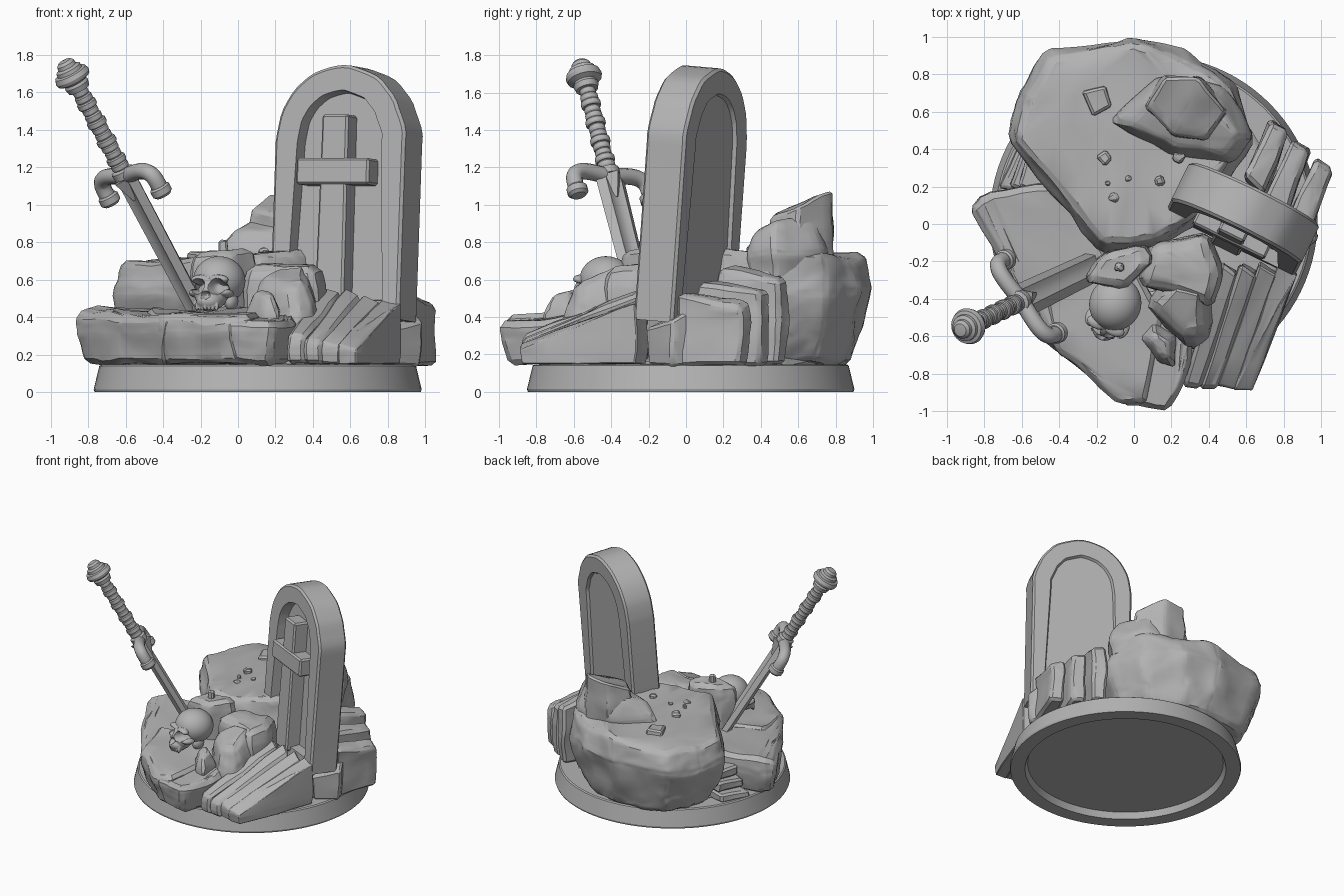
import bpy, bmesh, math, random
from mathutils import Matrix, Vector, noise

random.seed(4)
cube = bpy.data.objects.get("Cube")
if cube:
    bpy.data.objects.remove(cube)

stone = bpy.data.materials.new("grey stone")
stone.use_nodes = True
GREY = (0.45, 0.45, 0.45, 1)
stone.diffuse_color = GREY
stone.node_tree.nodes["Principled BSDF"].inputs["Base Color"].default_value = GREY


def finish(bm, name, matrix=Matrix(), angle=30):
    """Turn a bmesh into a shaded object."""
    bmesh.ops.recalc_face_normals(bm, faces=bm.faces)
    mesh = bpy.data.meshes.new(name)
    bm.to_mesh(mesh)
    bm.free()
    mesh.materials.append(stone)
    obj = bpy.data.objects.new(name, mesh)
    bpy.context.collection.objects.link(obj)
    mesh.transform(matrix)
    bpy.ops.object.select_all(action='DESELECT')
    obj.select_set(True)
    bpy.context.view_layer.objects.active = obj
    bpy.ops.object.shade_smooth_by_angle(angle=math.radians(angle))


def roughen(bm, amount, cuts):
    """Chip a surface with position based noise."""
    bmesh.ops.triangulate(bm, faces=bm.faces)
    bmesh.ops.subdivide_edges(bm, edges=bm.edges, cuts=cuts, use_grid_fill=True)
    for v in bm.verts:
        v.co += noise.noise_vector(v.co * 5) * amount + noise.noise_vector(v.co * 17) * amount * 0.25


def rock(name, outline, levels, slope=(0, 0), chamfer=0.03, rough=0.02, cuts=3):
    """Faceted boulder: outline repeated at (height, scale) levels, the last one tilted."""
    centre = sum((Vector(p) for p in outline), Vector((0, 0))) / len(outline)
    bm = bmesh.new()
    for z, scale in levels:
        top = (z, scale) == levels[-1]
        for p in outline:
            d = (Vector(p) - centre) * scale
            lift = d.dot(Vector(slope)) + random.uniform(-rough, rough) if top else 0
            bm.verts.new((*(centre + d), z + lift))
    hull = bmesh.ops.convex_hull(bm, input=bm.verts)
    spare = {v for v in hull["geom_interior"] + hull["geom_unused"] if isinstance(v, bmesh.types.BMVert)}
    bmesh.ops.delete(bm, geom=list(spare), context='VERTS')
    bmesh.ops.dissolve_limit(bm, angle_limit=0.12, verts=bm.verts, edges=bm.edges)
    bmesh.ops.bevel(bm, geom=bm.edges, offset=chamfer, segments=1, affect='EDGES', clamp_overlap=True)
    roughen(bm, rough, cuts)
    finish(bm, name)


def lathe(name, profile, matrix=Matrix(), steps=48):
    """Spin a (radius, height) profile round z."""
    bm = bmesh.new()
    verts = [bm.verts.new((r, 0, z)) for r, z in profile]
    edges = [bm.edges.new(pair) for pair in zip(verts, verts[1:])]
    bmesh.ops.spin(bm, geom=verts + edges, axis=(0, 0, 1), cent=(0, 0, 0), angle=math.tau, steps=steps)
    bmesh.ops.remove_doubles(bm, verts=bm.verts, dist=0.0005)
    finish(bm, name, matrix)


def block(bm, centre, size, taper=1):
    """Bevelled box added to a bmesh."""
    part = bmesh.ops.create_cube(bm, size=1)["verts"]
    for v in part:
        k = taper if v.co.z > 0 else 1
        v.co = Vector(centre) + Vector((v.co.x * size[0] * k, v.co.y * size[1], v.co.z * size[2]))
    edges = {e for v in part for e in v.link_edges}
    bmesh.ops.bevel(bm, geom=list(edges), offset=0.012, segments=1, affect='EDGES')


def reach(origin, ray, centre, radii):
    """Distance along a ray to the far side of an ellipsoid, or 0 if it misses."""
    p = Vector((o - c) / r for o, c, r in zip(origin, centre, radii))
    d = Vector(a / r for a, r in zip(ray, radii))
    a, b, c = d.dot(d), p.dot(d), p.dot(p) - 1
    root = b * b - a * c
    return (math.sqrt(root) - b) / a if root > 0 else 0


# Round plinth, hollow underneath
lathe("plinth", [(0, 0.05), (0.74, 0.05), (0.76, 0), (0.87, 0), (0.875, 0.015), (0.845, 0.14), (0.835, 0.147), (0, 0.147)],
      Matrix.Translation((0.105, 0.025, 0)), 96)

# Rubble bed and lower ledges
ring = [(0.1 + 0.76 * math.cos(a * math.tau / 14), 0.76 * math.sin(a * math.tau / 14)) for a in range(14)]
rock("rubble_bed", ring, [(0.13, 1), (0.2, 0.9)])
ledge = [(0.15, 0.85), (0.34, 1), (0.42, 0.97)]
rock("left_ledge", [(-0.88, 0.09), (-0.81, 0.18), (-0.4, 0.22), (-0.1, -0.2), (-0.37, -0.73), (-0.64, -0.36)], ledge, (-0.04, 0.04))
rock("front_ledge", [(-0.42, -0.67), (-0.5, -0.3), (0.0, -0.2), (0.15, -0.5), (0.06, -0.97), (-0.08, -0.96)], ledge, (0, 0.06))
rock("front_right_ledge", [(-0.07, -0.97), (-0.1, -0.4), (0.3, -0.3), (0.32, -0.72), (0.2, -1.01)],
     [(0.15, 0.82), (0.3, 0.98), (0.4, 0.98)], (0, 0.06))
for i in range(3):
    rock("left_strata", [(-0.72 + i * 0.05, 0.2), (-0.4, 0.1), (-0.35, 0.35), (-0.62 + i * 0.03, 0.42)],
         [(0.14 + i * 0.08, 1), (0.21 + i * 0.08, 0.96)], chamfer=0.015, rough=0.012)

# Big rear rock with a boulder on it
rock("rear_rock", [(-0.68, 0.45), (-0.63, 0.7), (-0.47, 0.92), (0, 1.0), (0.27, 0.93), (0.55, 0.75),
                   (0.64, 0.45), (0.4, 0.05), (0.12, -0.14), (-0.19, -0.15)],
     [(0.15, 0.78), (0.3, 0.89), (0.53, 1), (0.725, 0.91)], (0.05, -0.02), 0.05, 0.025, 5)
rock("rear_boulder", [(-0.14, 0.55), (0.12, 0.8), (0.48, 0.73), (0.65, 0.47), (0.54, 0.31), (0.2, 0.37)],
     [(0.6, 0.9), (0.74, 1), (0.91, 0.72)], (0.1, 0.25), 0.02, 0.02)
rock("boulder_crest", [(0.04, 0.62), (0.14, 0.8), (0.36, 0.8), (0.52, 0.6), (0.4, 0.42), (0.2, 0.46)],
     [(0.68, 0.88), (0.86, 0.94), (1.0, 0.88)], (0.05, 0.42), 0.015, 0.015)

# Rocks around the skull
rock("middle_outcrop", [(-0.27, -0.3), (-0.19, -0.15), (0.05, -0.1), (0.13, -0.19), (-0.04, -0.34)],
     [(0.2, 0.9), (0.65, 1), (0.76, 0.86)], (-0.05, 0.1))
rock("back_middle_rock", [(0.02, -0.32), (0.1, -0.1), (0.4, -0.05), (0.47, -0.25), (0.42, -0.45)], [(0.2, 1), (0.58, 1), (0.68, 0.85)])
rock("leaning_rock", [(0.04, -0.42), (0.18, -0.28), (0.43, -0.32), (0.42, -0.6), (0.3, -0.67), (0.15, -0.55)],
     [(0.2, 1), (0.42, 0.98), (0.6, 0.7)], (0.1, 0.4))
rock("small_front_rock", [(0.03, -0.6), (0.1, -0.52), (0.23, -0.6), (0.22, -0.77), (0.13, -0.74)],
     [(0.3, 1), (0.43, 0.95), (0.53, 0.5)], (0, 0.2), 0.015, 0.012)

# Slanted slabs beside the gravestone
for i in range(4):
    f, b = 0.26 + 0.09 * i, 0.46 + 0.105 * i
    rock("slanted_slab", [(f, -0.87 - 0.02 * (i % 2)), (f + 0.1, -0.89), (b + 0.1, -0.26), (b, -0.2)],
         [(0.15, 0.96), (0.22, 1), (0.43 - 0.02 * i, 0.97)], (-0.1, 0.43), 0.02, 0.012)

# Upright layered blocks behind the gravestone's outer edge
for i in range(3):
    x, y = 0.58 + 0.12 * i, 0.24 - 0.1 * i
    rock("side_block", [(x, y), (x + 0.12, y - 0.1), (x + 0.25, y + 0.26), (x + 0.15, y + 0.32)],
         [(0.14, 0.88), (0.38, 1), (0.64 - 0.07 * i, 0.92)], (-0.25, -0.1), 0.02, 0.015)
rock("corner_slab", [(0.82, -0.22), (0.76, -0.05), (0.92, 0.08), (0.99, -0.08)], [(0.14, 0.85), (0.4, 1)], (-0.1, 0.4), 0.015, 0.01)

# Loose stones
for x, y, z, s in [(-0.16, 0.35, 0.72, 0.1), (-0.11, 0.14, 0.72, 0.08), (0.14, 0.23, 0.74, 0.08), (0.24, 0.36, 0.76, 0.09),
                   (-0.2, 0.66, 0.72, 0.2), (-0.08, -0.23, 0.78, 0.07), (-0.03, 0.24, 0.72, 0.05), (-0.14, 0.22, 0.72, 0.04)]:
    rock("loose_stone", [(x + s / 2 * math.cos(a + x * 9), y + s / 2 * math.sin(a + x * 9)) for a in (0, 1.4, 2.8, 4.4)],
         [(z - 0.05, 1), (z + 0.03, 0.85)], chamfer=0.012, rough=0.006, cuts=1)

# Gravestone: worn arch with a sunk panel on both faces, deeper at the front
grave = (Matrix.Translation((0.56, -0.01, 0.38)) @ Matrix.Rotation(math.radians(-26), 4, 'Z')
         @ Matrix.Rotation(math.radians(-4.5), 4, 'X'))
W, T, SPRING, RISE = 0.384, 0.117, 0.95, 0.41
bm = bmesh.new()
arch = [(-W, 0), (W, 0)]
for step in range(29):
    a = step * math.pi / 28
    worn = 1 + 0.025 * noise.noise(Vector((step * 0.4, 0, 0)))
    arch.append((W * worn * math.cos(a), SPRING + RISE * worn * math.sin(a)))
front = bm.faces.new([bm.verts.new((x, -T, z)) for x, z in arch])
new = bmesh.ops.extrude_face_region(bm, geom=[front], use_keep_orig=True)["geom"]
bmesh.ops.translate(bm, verts=[v for v in new if isinstance(v, bmesh.types.BMVert)], vec=(0, 2 * T, 0))
bmesh.ops.recalc_face_normals(bm, faces=bm.faces)
panels = [f for f in bm.faces if abs(f.normal.y) > 0.9]
rim = [e for f in panels for e in f.edges]
bmesh.ops.bevel(bm, geom=rim, offset=0.015, segments=1, affect='EDGES')
panels = [f for f in bm.faces if abs(f.normal.y) > 0.99]
bmesh.ops.inset_individual(bm, faces=panels, thickness=0.12)
for panel in panels:
    depth = 0.075 if panel.normal.y < 0 else 0.02
    bmesh.ops.inset_individual(bm, faces=[panel], thickness=0.012, depth=-depth)
finish(bm, "gravestone", grave)

# Raised cross on the front panel
bm = bmesh.new()
block(bm, (-0.015, -0.09, 0.58), (0.17, 0.13, 1.03), 0.9)
block(bm, (-0.015, -0.1, 0.79), (0.43, 0.13, 0.14))
finish(bm, "cross", grave)

# Sword frame: x along the guard, z up the handle
up = Vector((-0.335, -0.16, 0.63)).normalized()
side = up.cross(Vector((0.62, -0.78, 0))).normalized()
sword = Matrix.Translation((-0.6, -0.41, 1.15)) @ Matrix((side.cross(up), side, up)).transposed().to_4x4()

# Blade with a raised flat and bevelled edges
bm = bmesh.new()
section = [(-0.095, 0), (-0.05, 0.032), (-0.02, 0.02), (0.02, 0.02), (0.05, 0.032), (0.095, 0)]
section += [(x, -y) for x, y in reversed(section[1:-1])]
end = bm.faces.new([bm.verts.new((x, y, 0)) for x, y in section])
tip = bmesh.ops.extrude_face_region(bm, geom=[end], use_keep_orig=True)["geom"]
for v in tip:
    if isinstance(v, bmesh.types.BMVert):
        v.co = (v.co.x * 0.85, v.co.y, -0.95)
finish(bm, "sword_blade", sword)

# Wrapped grip and stepped pommel
grip = [(0, 0), (0.06, 0), (0.062, 0.04)]
for i in range(13):
    z = 0.05 + i * 0.038
    r = 0.048 + 0.006 * math.sin(i * 2)
    grip += [(r - 0.005, z), (r, z + 0.008), (r, z + 0.03), (r - 0.005, z + 0.037)]
lathe("sword_grip", grip + [(0, 0.55)], sword, 24)
lathe("sword_pommel", [(0, 0.54), (0.06, 0.54), (0.068, 0.57), (0.062, 0.585), (0.092, 0.6), (0.098, 0.62), (0.09, 0.645), (0.072, 0.65),
                       (0.07, 0.67), (0.052, 0.68), (0.05, 0.7), (0.035, 0.715), (0, 0.72)], sword, 32)

# Curled guard: tube along a curve, with collars at both tips
curve = bpy.data.curves.new("guard_path", 'CURVE')
curve.dimensions = '3D'
curve.bevel_depth, curve.bevel_resolution, curve.use_fill_caps = 0.044, 4, True
half = [(0.0, 0.0), (0.13, 0.02), (0.21, 0.01), (0.25, -0.04), (0.24, -0.12)]
path = [(-x, z) for x, z in reversed(half[1:])] + half
spline = curve.splines.new('NURBS')
spline.points.add(len(path) - 1)
spline.order_u, spline.use_endpoint_u = 3, True
for point, (x, z) in zip(spline.points, path):
    point.co = (x, 0, z, 1)
guard = bpy.data.objects.new("sword_guard", curve)
guard.matrix_world = sword
bpy.context.collection.objects.link(guard)
curve.materials.append(stone)
for s in (-1, 1):
    lathe("guard_tip", [(0, -0.04), (0.04, -0.035), (0.056, -0.02), (0.056, 0.015), (0.046, 0.025), (0, 0.025)],
          sword @ Matrix.Translation((s * 0.24, 0, -0.11)), 20)
    bm = bmesh.new()
    bmesh.ops.create_cone(bm, cap_ends=True, segments=4, radius1=0.065, radius2=0.01, depth=0.13)
    finish(bm, "guard_point", sword @ Matrix.Translation((0, s * 0.018, -0.07)) @ Matrix.Rotation(math.pi, 4, 'X'))

# Skull: a sphere pushed out to a set of lumps, then dented for eyes and nose
lumps = [((0, 0, 0), (0.138, 0.145, 0.13)), ((0, -0.1, -0.08), (0.092, 0.08, 0.09)),
         ((0, -0.125, -0.13), (0.068, 0.07, 0.05))]
dents = [((0, -0.165, -0.1), 0.024, 0.035)]
for s in (-1, 1):
    lumps += [((s * 0.085, -0.1, -0.08), (0.038, 0.055, 0.024)), ((s * 0.05, -0.13, -0.01), (0.056, 0.035, 0.026)),
              ((s * 0.075, 0, -0.11), (0.035, 0.05, 0.05))]
    dents.append(((s * 0.054, -0.15, -0.05), 0.042, 0.06))
lumps += [((i * 0.019, -0.175 + abs(i) * 0.008, -0.155), (0.01, 0.012, 0.026)) for i in range(-3, 4)]
bm = bmesh.new()
bmesh.ops.create_icosphere(bm, subdivisions=6, radius=1)
core = Vector((0, -0.05, -0.05))
for v in bm.verts:
    v.co = core + v.co * max(reach(core, v.co, *lump) for lump in lumps)
    for centre, radius, depth in dents:
        gap = (v.co - Vector(centre)).xz.length / radius
        if gap < 1 and v.co.y < core.y:
            v.co.y += depth * (1 - gap ** 4)
finish(bm, "skull", Matrix.Translation((-0.1, -0.425, 0.595)) @ Matrix.Rotation(-0.4, 4, 'Z') @ Matrix.Rotation(-0.12, 4, 'X'), 45)
